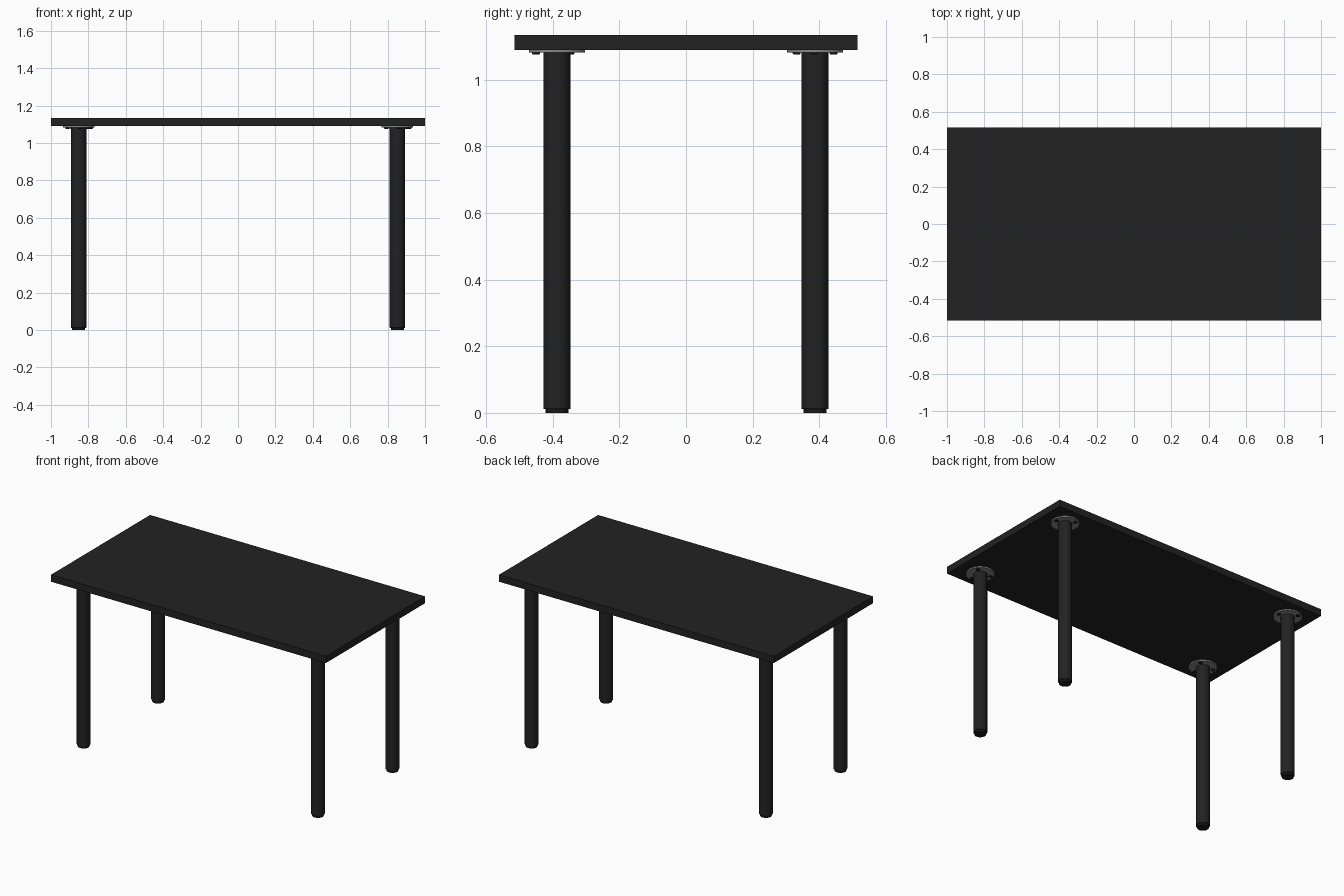
import bpy
from math import cos, sin, radians, pi

cube = bpy.data.objects.get("Cube")
if cube:
    bpy.data.objects.remove(cube, do_unlink=True)


def make_material(name, value, roughness):
    mat = bpy.data.materials.new(name)
    mat.use_nodes = True
    color = (value, value, value, 1)
    mat.diffuse_color = color
    shader = mat.node_tree.nodes["Principled BSDF"]
    shader.inputs["Base Color"].default_value = color
    shader.inputs["Roughness"].default_value = roughness
    return mat


black = make_material("matte black", 0.016, 0.6)
dark = make_material("dark plastic", 0.011, 0.7)
steel = make_material("grey steel", 0.25, 0.4)


def finish(obj, name, mat, bevel=0.0):
    obj.name = name
    obj.data.materials.append(mat)
    if bevel:
        mod = obj.modifiers.new("soft edge", "BEVEL")
        mod.width = bevel
        mod.segments = 2
    return obj


def cylinder(name, mat, x, y, bottom, top, radius, sides=48, bevel=0.0):
    bpy.ops.mesh.primitive_cylinder_add(
        vertices=sides, radius=radius, depth=top - bottom,
        location=(x, y, (bottom + top) / 2))
    bpy.ops.object.shade_smooth_by_angle(angle=radians(35))
    return finish(bpy.context.object, name, mat, bevel)


# Table top
TOP, UNDER = 1.135, 1.09
bpy.ops.mesh.primitive_cube_add(location=(0, 0, (TOP + UNDER) / 2))
slab = bpy.context.object
slab.scale = (1, 0.515, (TOP - UNDER) / 2)
bpy.ops.object.transform_apply(location=False, rotation=False, scale=True)
finish(slab, "table_top", black)

# Four legs, each with a foot, a mounting flange and three screws
for y_name, sy in (("front", -1), ("back", 1)):
    for x_name, sx in (("right", -1), ("left", 1)):
        tag = f"{y_name}_{x_name}"
        x, y = sx * 0.852, sy * 0.387
        cylinder(f"{tag}_leg", black, x, y, 0.012, UNDER - 0.004, 0.041, bevel=0.002)
        cylinder(f"{tag}_foot", dark, x, y, 0, 0.014, 0.035)
        cylinder(f"{tag}_flange", steel, x, y, UNDER - 0.008, UNDER, 0.084)
        start = -pi / 2 + (0.15 if sy < 0 else pi + 0.5)
        for i in range(3):
            a = start + i * 2 * pi / 3
            cylinder(f"{tag}_screw_{i + 1}", dark,
                     x + 0.064 * cos(a), y + 0.064 * sin(a),
                     UNDER - 0.014, UNDER - 0.006, 0.012, 20, 0.003)
